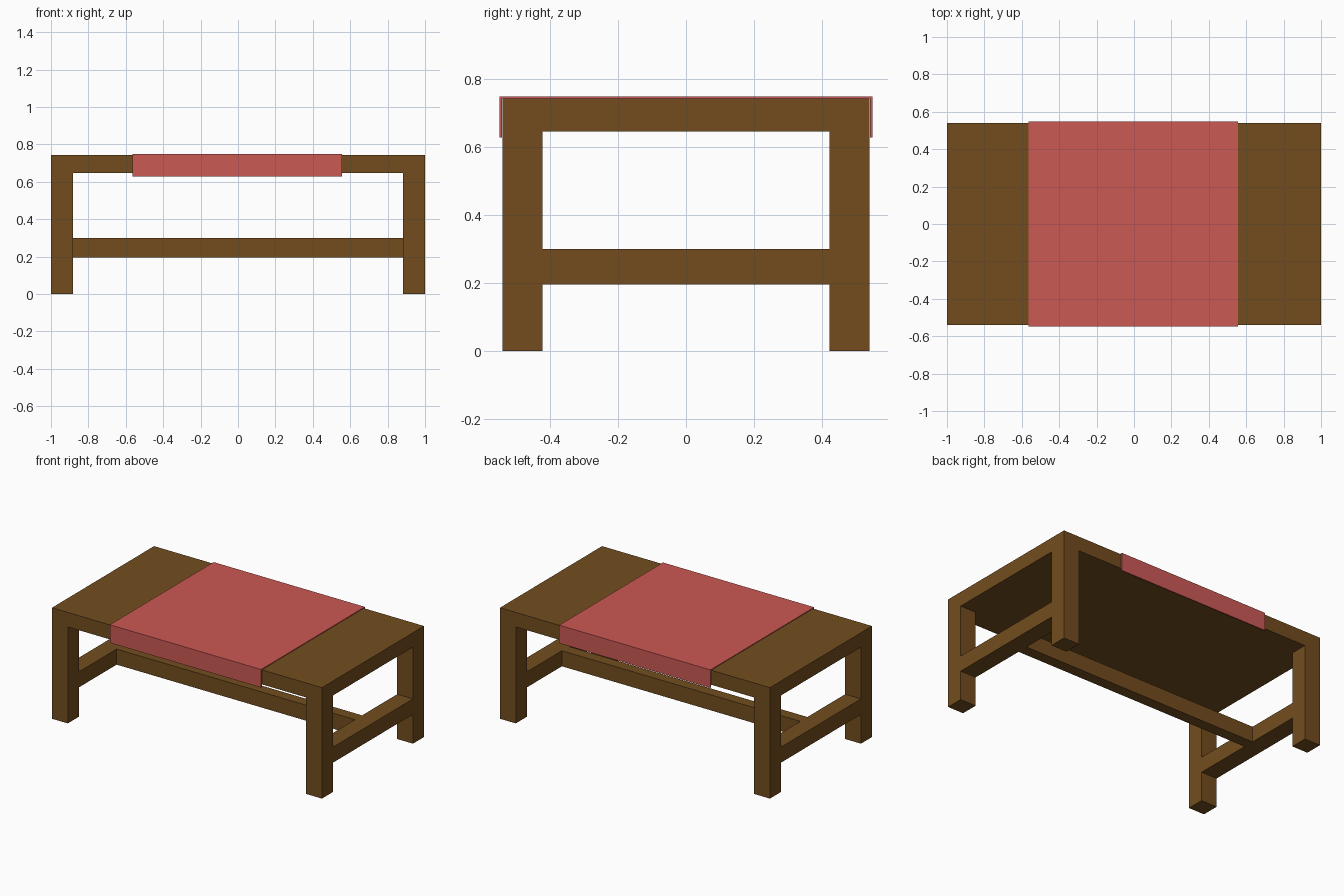
import bpy, bmesh

if "Cube" in bpy.data.objects:
    bpy.data.objects.remove(bpy.data.objects["Cube"])


def material(name, color):
    m = bpy.data.materials.new(name)
    m.diffuse_color = (*color, 1)
    m.use_nodes = True
    m.node_tree.nodes["Principled BSDF"].inputs["Base Color"].default_value = m.diffuse_color
    return m


wood = material("brown_wood", (0.17, 0.073, 0.013))
red = material("red_cloth", (0.60, 0.10, 0.09))


def add_object(name, bm, mat):
    bmesh.ops.recalc_face_normals(bm, faces=bm.faces)
    me = bpy.data.meshes.new(name)
    bm.to_mesh(me)
    bm.free()
    me.materials.append(mat)
    ob = bpy.data.objects.new(name, me)
    bpy.context.collection.objects.link(ob)
    return ob


def box(name, lo, hi, mat):
    bm = bmesh.new()
    bmesh.ops.create_cube(bm, size=1)
    for v in bm.verts:
        v.co = [a + (c + 0.5) * (b - a) for a, b, c in zip(lo, hi, v.co)]
    return add_object(name, bm, mat)


X, Y, LEG = 1.0, 0.54, 0.117       # half length, half width, leg thickness
TOP, UNDER = 0.743, 0.646          # table top slab
RAIL_LO, RAIL_HI = 0.196, 0.30     # lower rails

# Table top
box("table_top", (-X, -Y, UNDER), (X, Y, TOP), wood)

# Legs and end rails
for sx, side in ((-1, "left"), (1, "right")):
    x0, x1 = sorted((sx * X, sx * (X - LEG)))
    for sy, end in ((-1, "front"), (1, "back")):
        y0, y1 = sorted((sy * Y, sy * (Y - LEG)))
        box(f"{end}_{side}_leg", (x0, y0, 0), (x1, y1, UNDER), wood)
    box(f"{side}_end_rail", (x0, -Y + LEG, RAIL_LO), (x1, Y - LEG, RAIL_HI), wood)

# Centre stretcher joining the end rails
box("centre_stretcher", (-X + LEG, -0.023, RAIL_LO), (X - LEG, 0.052, RAIL_HI), wood)

# Cloth runner: U profile folded over both long edges
D, HEM, CREST = 0.549, 0.628, 0.749
profile = [(-D, HEM), (-D, CREST), (D, CREST), (D, HEM),
           (Y + 0.001, HEM), (Y + 0.001, TOP + 0.001),
           (-Y - 0.001, TOP + 0.001), (-Y - 0.001, HEM)]
bm = bmesh.new()
face = bm.faces.new([bm.verts.new((-0.565, y, z)) for y, z in profile])
ext = bmesh.ops.extrude_face_region(bm, geom=[face], use_keep_orig=True)
bmesh.ops.translate(bm, vec=(1.12, 0, 0),
                    verts=[g for g in ext["geom"] if isinstance(g, bmesh.types.BMVert)])
add_object("cloth_runner", bm, red)
